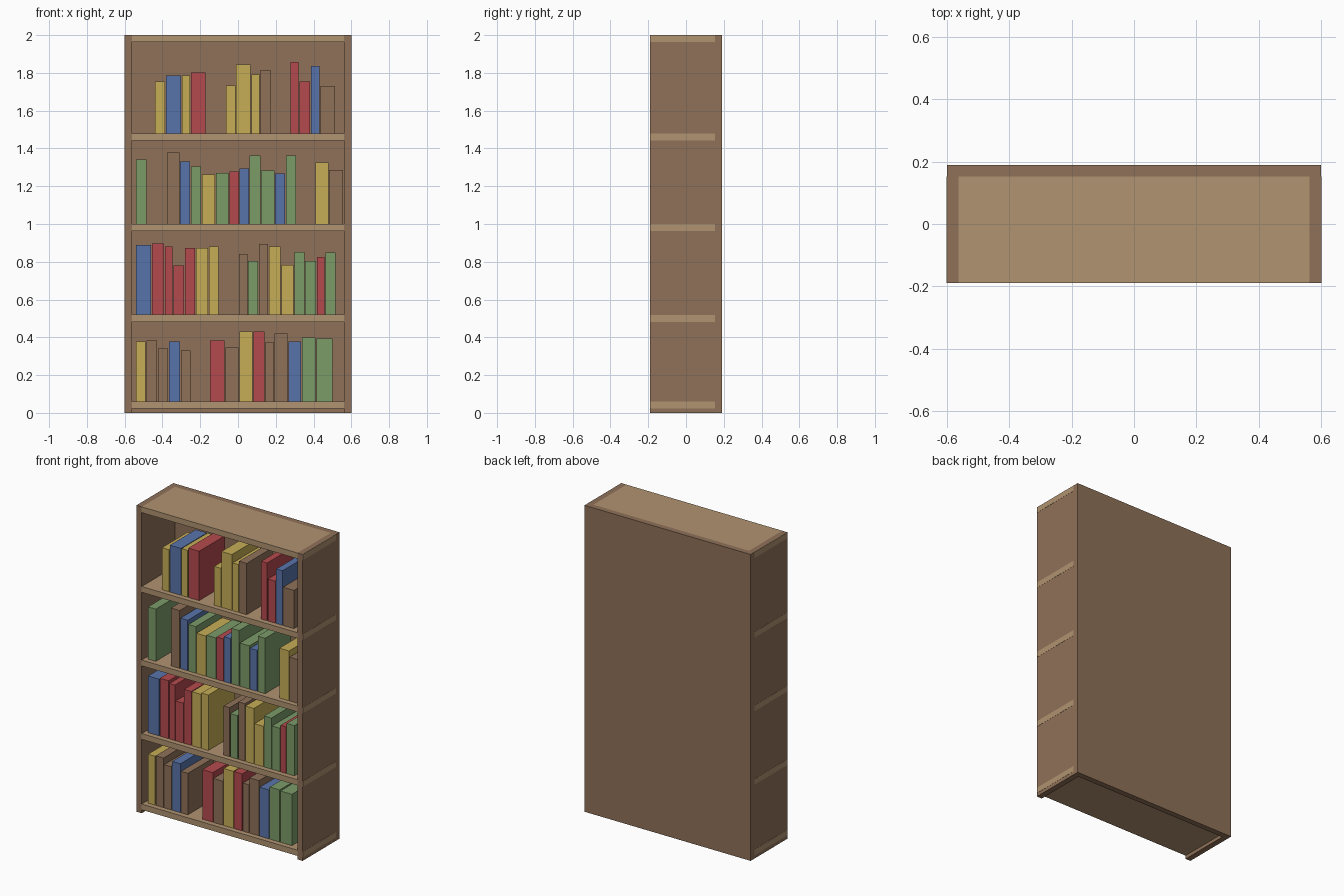
import bpy

# Overall size: half width, half depth, height, board thickness
W, D, H, T = 0.6, 0.19, 2.0, 0.0375


def material(name, rgb):
    m = bpy.data.materials.new(name)
    lin = [(c / 255 / 12.92) if c < 11 else ((c / 255 + 0.055) / 1.055) ** 2.4 for c in rgb]
    m.diffuse_color = (*lin, 1)
    return m


MATS = {
    "n": material("brown wood", (143, 113, 88)),
    "l": material("light wood", (176, 147, 113)),
    "y": material("yellow cover", (199, 174, 86)),
    "r": material("red cover", (181, 74, 77)),
    "b": material("blue cover", (89, 116, 170)),
    "g": material("green cover", (124, 156, 105)),
}


def box(name, x0, x1, y0, y1, z0, z1, mat):
    bpy.ops.mesh.primitive_cube_add(size=1, location=((x0 + x1) / 2, (y0 + y1) / 2, (z0 + z1) / 2))
    ob = bpy.context.object
    ob.name = name
    ob.scale = (x1 - x0, y1 - y0, z1 - z0)
    bpy.ops.object.transform_apply(location=False, rotation=False, scale=True)
    ob.data.materials.append(MATS[mat])
    return ob


# Case: two side boards and a back panel
box("left_side", -W, -W + T, -D, D, 0, H, "n")
box("right_side", W - T, W, -D, D, 0, H, "n")
box("back_panel", -W + T, W - T, D - T, D, 0, H, "n")

# Shelves, with their ends showing through the side boards
for top in (0.06, 0.52, 1.0, 1.48, H):
    box("shelf", -W + T, W - T, -D, D - T, top - T, top, "l")
    for s in (-1, 1):
        a, b = sorted((s * (W - 0.001), s * (W + 0.001)))
        box("shelf_end", a, b, -D, D - T, top - T, top - 0.0005, "l")

# Books: shelf height -> groups of (start x, colours, spacings, heights)
ROWS = {
    1.48: [
        (-0.44, "ybyr", (.058, .085, .048, .083), (.274, .306, .306, .322)),
        (-0.0625, "yyyn", (.053, .08, .048, .059), (.253, .364, .311, .335)),
        (0.277, "rrbn", (.048, .061, .05, .083), (.377, .274, .356, .25)),
    ],
    1.0: [
        (-0.54, "g", (.061,), (.341,)),
        (-0.375, "nbgygrbggbg",
         (.069, .058, .058, .074, .072, .053, .053, .061, .074, .056, .058),
         (.378, .33, .304, .262, .269, .277, .293, .362, .282, .267, .362)),
        (0.409, "yn", (.074, .077), (.325, .286)),
    ],
    0.52: [
        (-0.54, "brrrryy", (.085, .069, .045, .061, .058, .069, .054),
         (.37, .378, .362, .26, .352, .352, .362)),
        (0.006, "ngnyyggrg", (.048, .058, .053, .064, .069, .058, .061, .045, .06),
         (.32, .283, .375, .362, .264, .333, .283, .304, .328)),
    ],
    0.06: [
        (-0.54, "ynnbn", (.056, .061, .058, .064, .054), (.319, .324, .282, .319, .271)),
        (-0.147, "rnyrnnbgg", (.08, .074, .074, .064, .048, .074, .072, .077, .088),
         (.324, .287, .372, .372, .314, .361, .319, .34, .335)),
    ],
}
GAP = 0.005
for z, groups in ROWS.items():
    for x, colours, steps, heights in groups:
        for colour, step, h in zip(colours, steps, heights):
            box("book", x, x + step - GAP, -0.157, 0.11, z, z + h, colour)
            x += step
